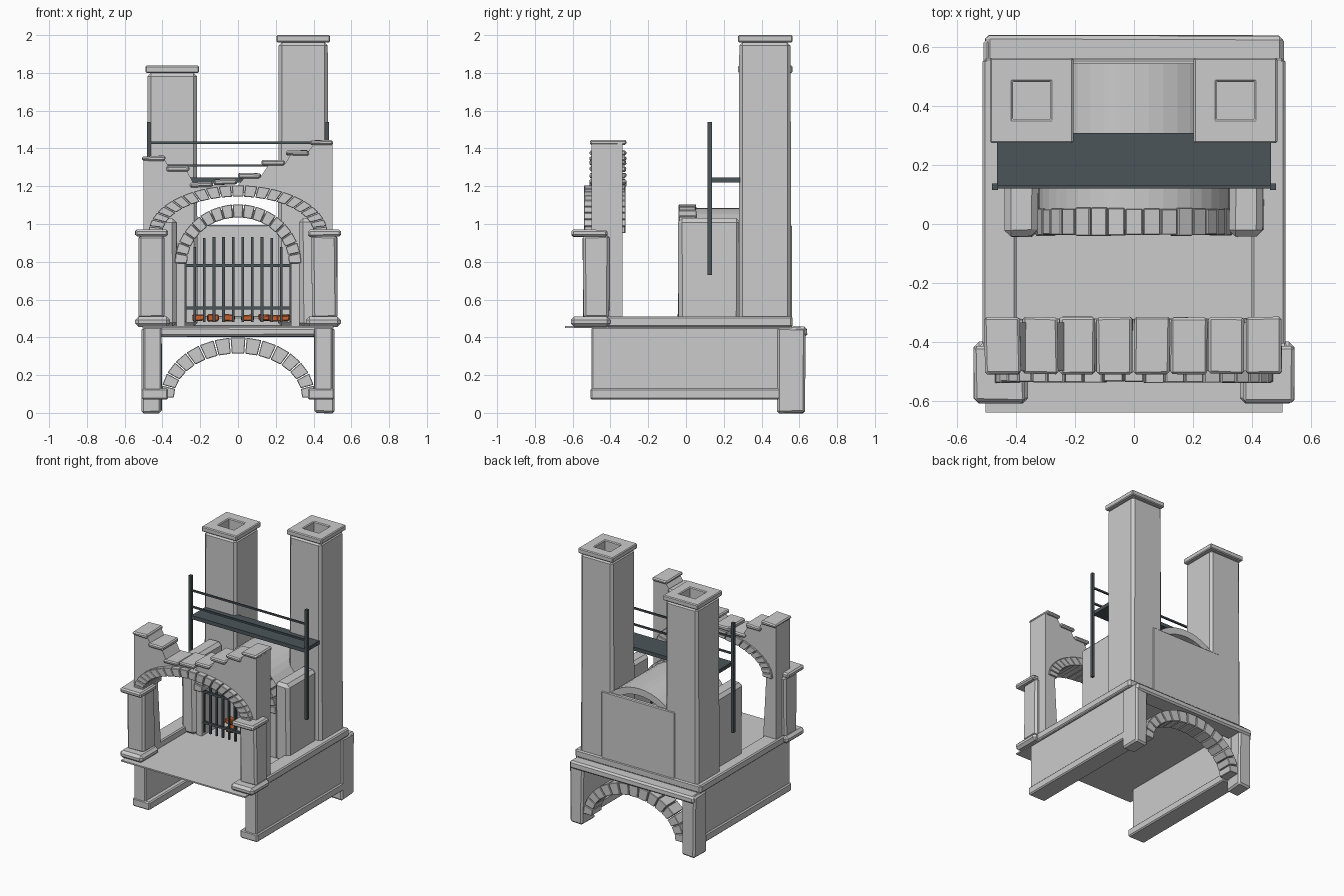
import bpy, bmesh, math, random
from mathutils import Vector

if "Cube" in bpy.data.objects:
    bpy.data.objects.remove(bpy.data.objects["Cube"])

random.seed(4)


def finish(name, bm, mat=None, bevel=0.0):
    bmesh.ops.recalc_face_normals(bm, faces=bm.faces)
    me = bpy.data.meshes.new(name)
    bm.to_mesh(me)
    bm.free()
    ob = bpy.data.objects.new(name, me)
    bpy.context.collection.objects.link(ob)
    if mat:
        me.materials.append(mat)
    if bevel:
        m = ob.modifiers.new("chipped_edges", 'BEVEL')
        m.width = bevel
        m.segments = 1
        m.limit_method = 'ANGLE'
    return ob


def box(name, x, y, z, mat=None, bevel=0.0, jitter=0.0):
    bm = bmesh.new()
    bmesh.ops.create_cube(bm, size=1)
    for v in bm.verts:
        p = [lo + (c + 0.5) * (hi - lo) for c, (lo, hi) in zip(v.co, (x, y, z))]
        v.co = Vector(p) + Vector([random.uniform(-jitter, jitter) for _ in range(3)])
    return finish(name, bm, mat, bevel)


def pair(name, x, y, z, **kw):
    box(name + "_right", x, y, z, **kw)
    box(name + "_left", (-x[1], -x[0]), y, z, **kw)


def prism(name, pts, y0, y1, bevel=0.0):
    """Extrude an x-z outline along y."""
    bm = bmesh.new()
    f = bm.faces.new([bm.verts.new((x, y0, z)) for x, z in pts])
    r = bmesh.ops.extrude_face_region(bm, geom=[f])
    bmesh.ops.translate(bm, vec=(0, y1 - y0, 0),
                        verts=[v for v in r["geom"] if isinstance(v, bmesh.types.BMVert)])
    return finish(name, bm, None, bevel)


def arc(a, b, cz, n):
    """Half ellipse from right to left."""
    return [(a * math.cos(math.pi * i / n), cz + b * math.sin(math.pi * i / n))
            for i in range(n + 1)]


def stone_arch(name, outer, inner, cz, n, y0, y1):
    """Ring of separate wedge stones with thin joints, in one object."""
    bm = bmesh.new()
    for i in range(n):
        grow = random.uniform(0, 0.006)
        vs = []
        for y in (y0 - grow, y1 + grow):
            for (a, b), t in ((outer, 0.04), (outer, 0.96), (inner, 0.96), (inner, 0.04)):
                ang = math.pi * (i + t) / n
                vs.append(bm.verts.new((a * math.cos(ang), y, cz + b * math.sin(ang))))
        for q in ((0, 1, 2, 3), (4, 5, 6, 7), (0, 1, 5, 4), (1, 2, 6, 5), (2, 3, 7, 6), (3, 0, 4, 7)):
            bm.faces.new([vs[k] for k in q])
    return finish(name, bm, None, 0.003)


def chimney(name, cx, cy, rings, bevel):
    """Square rings (half x, half y, z) joined from bottom to inside of the flue."""
    bm = bmesh.new()
    loops = [[bm.verts.new((cx + sx * hx, cy + sy * hy, z))
              for sx, sy in ((-1, -1), (1, -1), (1, 1), (-1, 1))] for hx, hy, z in rings]
    for a, b in zip(loops, loops[1:]):
        for i in range(4):
            j = (i + 1) % 4
            bm.faces.new((a[i], a[j], b[j], b[i]))
    bm.faces.new(loops[0])
    bm.faces.new(loops[-1])
    return finish(name, bm, None, bevel)


iron = bpy.data.materials.new("dark_iron")
iron.diffuse_color = (0.07, 0.09, 0.10, 1)
iron.use_nodes = True
iron.node_tree.nodes["Principled BSDF"].inputs["Base Color"].default_value = iron.diffuse_color
ember = bpy.data.materials.new("ember")
ember.diffuse_color = (0.55, 0.12, 0.03, 1)
ember.use_nodes = True
ember.node_tree.nodes["Principled BSDF"].inputs["Base Color"].default_value = ember.diffuse_color

# Undercroft: side walls, rear legs, mouldings, rear arch and ledge
pair("under_wall", (0.405, 0.50), (-0.50, 0.55), (0.07, 0.455), bevel=0.008)
pair("under_moulding", (0.37, 0.51), (-0.505, 0.50), (0.07, 0.13), bevel=0.008)
pair("rear_leg", (0.405, 0.51), (0.485, 0.63), (0.0, 0.45), bevel=0.012, jitter=0.004)
stone_arch("rear_arch", (0.41, 0.32), (0.34, 0.235), 0.08, 15, 0.50, 0.61)
box("rear_ledge", (-0.505, 0.505), (0.50, 0.64), (0.405, 0.455), bevel=0.012, jitter=0.003)

# Floor and raised curbs
box("floor", (-0.505, 0.505), (-0.64, 0.56), (0.45, 0.46))
pair("curb", (0.40, 0.515), (-0.42, 0.56), (0.455, 0.51), bevel=0.008)
box("rear_curb", (-0.51, 0.51), (0.50, 0.565), (0.455, 0.51), bevel=0.008)

# Ruined front gateway
pair("gate_base", (0.36, 0.545), (-0.61, -0.40), (0.455, 0.51), bevel=0.018)
pair("gate_pillar", (0.39, 0.525), (-0.545, -0.405), (0.50, 0.94), bevel=0.014, jitter=0.003)
pair("gate_cap", (0.37, 0.545), (-0.605, -0.415), (0.933, 0.97), bevel=0.01, jitter=0.002)
top = [(-0.5, 1.345), (-0.39, 1.345), (-0.36, 1.29), (-0.27, 1.28), (-0.23, 1.205), (0, 1.205),
       (0.03, 1.24), (0.12, 1.25), (0.16, 1.31), (0.25, 1.32), (0.28, 1.37), (0.37, 1.38),
       (0.40, 1.42), (0.5, 1.425)]
prism("broken_gate_wall", [(-0.5, 0.5)] + top + [(0.5, 0.5), (0.395, 0.5)]
      + arc(0.42, 0.215, 0.95, 20) + [(-0.395, 0.5)], -0.50, -0.335)
stone_arch("gate_arch", (0.475, 0.255), (0.40, 0.195), 0.95, 21, -0.535, -0.325)
for i, z in enumerate((1.36, 1.305, 1.222, 1.235, 1.27, 1.338, 1.39, 1.443)):
    x = -0.508 + i * 0.127
    box(f"coping_stone_{i}", (x, x + 0.122), (-0.51, -0.317), (z - 0.027, z),
        bevel=0.008, jitter=0.003)

# Furnace: vault, mouth arch, side piers and rear panel
vault = [(0.325, 0.455)] + arc(0.325, 0.295, 0.79, 20) + [(-0.325, 0.455), (-0.28, 0.455)]
vault += arc(0.28, 0.245, 0.79, 20)[::-1] + [(0.28, 0.455)]
prism("furnace_vault", vault, -0.02, 0.545)
stone_arch("furnace_arch", (0.335, 0.315), (0.27, 0.245), 0.79, 17, -0.035, 0.05)
pair("furnace_pier", (0.325, 0.44), (-0.042, 0.29), (0.455, 1.03), bevel=0.022, jitter=0.003)
box("rear_panel", (-0.30, 0.30), (0.525, 0.56), (0.46, 0.995), bevel=0.006)

# Two chimneys of different height, with open flues
for name, cx, h in (("chimney_left", -0.348, 1.838), ("chimney_right", 0.345, 2.0)):
    chimney(name, cx, 0.418, [(0.134, 0.138, 0.46), (0.13, 0.136, h - 0.038)], 0.018)
    chimney(name + "_cap", cx, 0.42,
            [(0.142, 0.145, h - 0.038), (0.142, 0.145, h), (0.064, 0.063, h), (0.064, 0.063, h - 0.035)],
            0.006)
    # cut the flue down into the shaft
    cut = box(name + "_cutter", (cx - 0.064, cx + 0.064), (0.357, 0.483), (h - 0.18, h + 0.05))
    cut.hide_render = True
    cut.hide_viewport = True
    for part in (name, name + "_cap"):
        m = bpy.data.objects[part].modifiers.new("flue", 'BOOLEAN')
        m.operation = 'DIFFERENCE'
        m.object = cut
        m.solver = 'EXACT'

# Iron grate and embers
for i in range(12):
    x = -0.28 + i * 0.0509
    t = 0.93 - 2.0 * max(0, abs(x) - 0.17) ** 1.3
    box(f"grate_bar_{i}", (x - 0.007, x + 0.007), (0.0, 0.014), (0.48, t), iron)
for i, z in enumerate((0.555, 0.78)):
    box(f"grate_rail_{i}", (-0.30, 0.30), (-0.005, 0.012), (z - 0.008, z + 0.008), iron)
for i, x in enumerate((-0.21, -0.13, -0.05, 0.05, 0.14, 0.19, 0.24)):
    y = random.uniform(0.08, 0.3)
    box(f"ember_{i}", (x - 0.03, x + 0.03), (y - 0.03, y + 0.03), (0.485, 0.52),
        ember, 0.006, 0.005)

# Catwalk with posts and railing
box("catwalk", (-0.465, 0.465), (0.12, 0.31), (1.22, 1.247), iron)
pair("catwalk_post", (0.463, 0.483), (0.115, 0.137), (0.73, 1.54), mat=iron)
for i, z in enumerate((1.31, 1.43)):
    box(f"catwalk_rail_{i}", (-0.48, 0.48), (0.12, 0.132), (z - 0.006, z + 0.006), iron)
